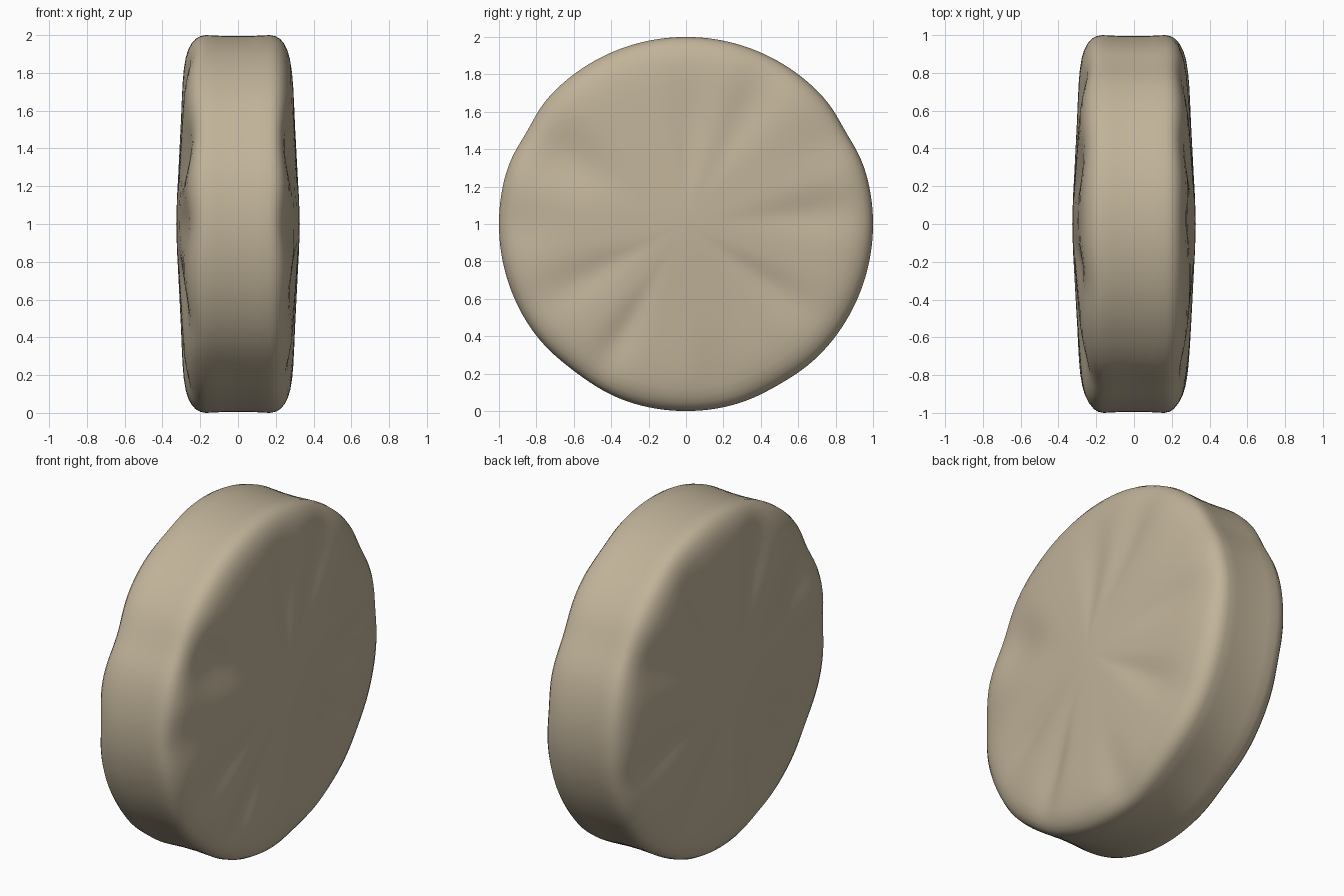
import bpy, bmesh, math

if "Cube" in bpy.data.objects:
    bpy.data.objects.remove(bpy.data.objects["Cube"])

# Rounded half profile: (radius, half thickness), centre of face to middle of rim
PROFILE = [(0.08, .325), (0.16, .322), (0.25, .317), (0.35, .312), (0.45, .307), (0.55, .302),
           (0.65, .298), (0.75, .293), (0.82, .287), (0.88, .277), (0.92, .265), (0.955, .247),
           (0.98, .225), (0.994, .20), (1.0, .17), (0.997, .11), (0.994, .05)]
SEG = 160

# Radial dents on each face: angle in degrees (from +y towards +z), width, radius, spread, depth
DENTS_RIGHT = [(62, 9, .72, .28, .022), (88, 10, .55, .30, .018), (5, 9, .72, .28, .025),
               (151, 13, .75, .22, .045), (208, 9, .65, .28, .022), (240, 7, .70, .25, .028),
               (324, 9, .60, .28, .024), (282, 8, .85, .2, .018), (30, 12, .85, .2, .018),
               (180, 10, .9, .18, .02)]
DENTS_LEFT = [(65, 10, .70, .28, .022), (110, 9, .72, .28, .024), (150, 12, .78, .24, .040),
              (180, 9, .80, .24, .025), (215, 10, .70, .28, .030), (250, 8, .70, .28, .022),
              (300, 10, .70, .28, .020), (345, 9, .70, .28, .022), (28, 10, .80, .24, .026)]
# Shallow hollows around the rim: angle, width, depth
RIM = [(150, 8, .016), (30, 8, .014), (233, 12, .012), (300, 10, .008)]


def bell(d, w):
    return math.exp(-(d / w) ** 2)


def turn(a, b):
    return (a - b + 180) % 360 - 180


def point(side, r, t, deg):
    dents = DENTS_RIGHT if side > 0 else DENTS_LEFT
    depth = sum(h * bell(turn(deg, a), w) * bell(r - c, s) for a, w, c, s, h in dents)
    depth *= min(1, t / .25) * min(1, r / .3)
    hollow = sum(h * bell(turn(deg, a), w) for a, w, h in RIM) * max(0, (r - .7) / .3)
    rr = r * (1 - hollow)
    a = math.radians(deg)
    return (side * (t - depth), rr * math.cos(a), 1 + rr * math.sin(a))


bm = bmesh.new()
rings = []
for side, prof in ((1, PROFILE), (-1, PROFILE[::-1])):
    for r, t in prof:
        rings.append([bm.verts.new(point(side, r, t, 360 * i / SEG)) for i in range(SEG)])

# Skin between rings, then close both face centres
for a, b in zip(rings, rings[1:]):
    for i in range(SEG):
        j = (i + 1) % SEG
        bm.faces.new((a[i], a[j], b[j], b[i]))
for ring, x in ((rings[0], .327), (rings[-1], -.327)):
    c = bm.verts.new((x, 0, 1))
    for i in range(SEG):
        bm.faces.new((ring[i], ring[(i + 1) % SEG], c))
bmesh.ops.recalc_face_normals(bm, faces=bm.faces[:])
for f in bm.faces:
    f.smooth = True

mesh = bpy.data.meshes.new("stone_disc")
bm.to_mesh(mesh)
bm.free()
mat = bpy.data.materials.new("sandy tan")
mat.diffuse_color = (0.53, 0.45, 0.32, 1)
mat.use_nodes = True
mat.node_tree.nodes["Principled BSDF"].inputs["Base Color"].default_value = mat.diffuse_color
mesh.materials.append(mat)
disc = bpy.data.objects.new("stone_disc", mesh)
bpy.context.collection.objects.link(disc)
